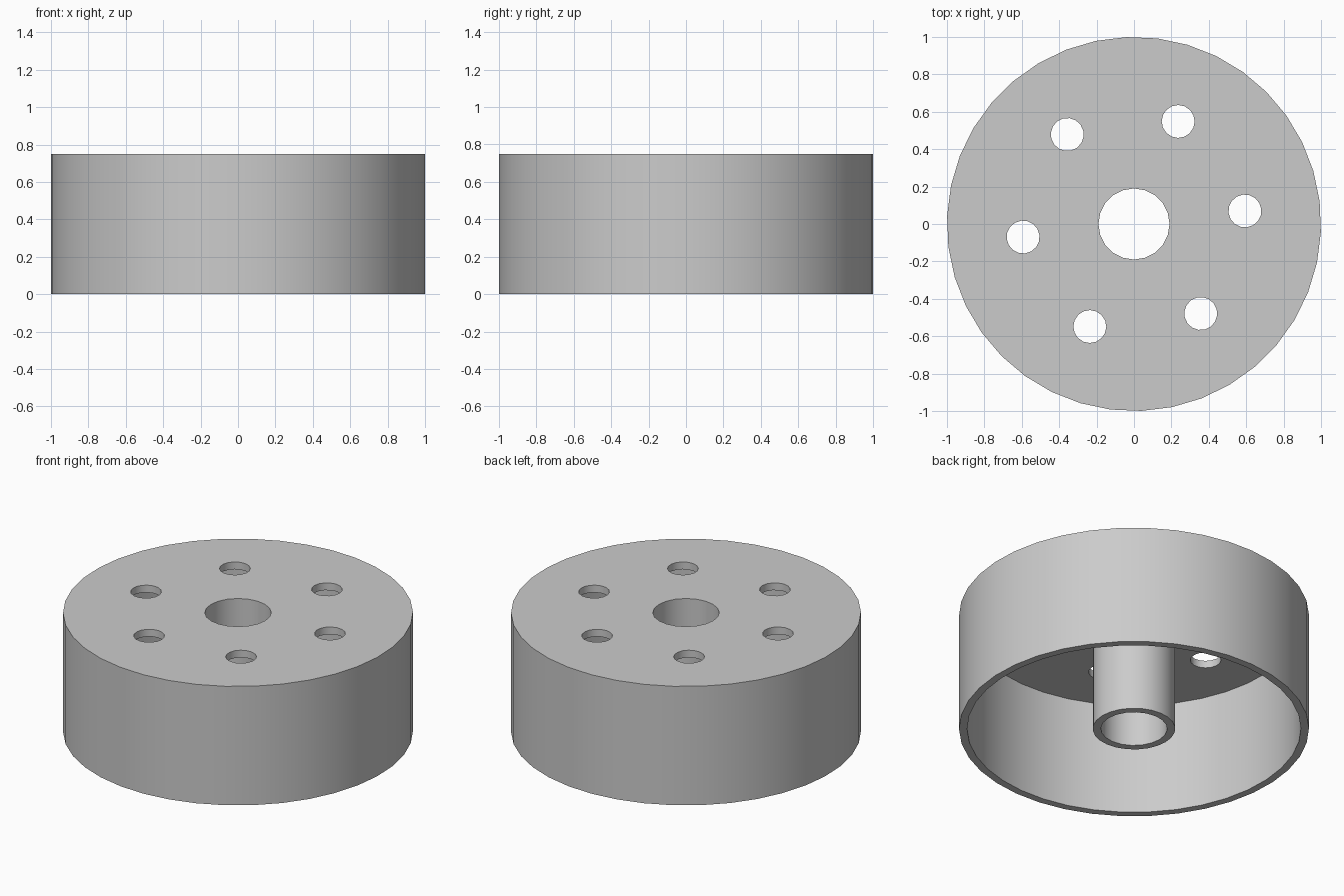
import bpy
from math import sin, cos, tau, radians

if "Cube" in bpy.data.objects:
    bpy.data.objects.remove(bpy.data.objects["Cube"])

HEIGHT, WALL = 0.75, 0.046
BORE = 0.19
HUB = BORE + WALL

grey = bpy.data.materials.new("plain grey")
grey.use_nodes = True
colour = (0.6, 0.6, 0.6, 1)
grey.diffuse_color = colour
grey.node_tree.nodes["Principled BSDF"].inputs["Base Color"].default_value = colour


def cylinder(name, radius, sides, bottom, top, x=0, y=0, turn=0):
    bpy.ops.mesh.primitive_cylinder_add(
        vertices=sides, radius=radius, depth=top - bottom,
        location=(x, y, (bottom + top) / 2), rotation=(0, 0, turn))
    ob = bpy.context.object
    ob.name = name
    ob.data.materials.append(grey)
    return ob


def cut(target, cutter):
    mod = target.modifiers.new("cut", "BOOLEAN")
    mod.operation = "DIFFERENCE"
    mod.solver = "EXACT"
    mod.object = cutter
    bpy.context.view_layer.objects.active = target
    bpy.ops.object.modifier_apply(modifier=mod.name)
    bpy.data.objects.remove(cutter)


# Round cover with a flat top
cover = cylinder("round_cover", 1, 38, 0, HEIGHT, turn=radians(2.3))

# Hollow underside, leaving the central hub standing
hollow = cylinder("hollow_cutter", 1 - WALL, 38, -0.2, HEIGHT - WALL, turn=radians(2.3))
cut(hollow, cylinder("hub_core", HUB, 24, -0.4, HEIGHT + 0.2))
cut(cover, hollow)

# Central bore through the hub
cut(cover, cylinder("bore_cutter", BORE, 20, -0.2, HEIGHT + 0.2))

# Ring of six bolt holes
for i in range(6):
    a = radians(6.7) + i * tau / 6
    cut(cover, cylinder("bolt_hole_cutter", 0.088, 16, HEIGHT - 0.2, HEIGHT + 0.2,
                        0.597 * cos(a), 0.597 * sin(a), a))

# Smooth round walls with crisp rims
bpy.ops.object.select_all(action="DESELECT")
cover.select_set(True)
bpy.context.view_layer.objects.active = cover
bpy.ops.object.shade_smooth_by_angle(angle=radians(35))
